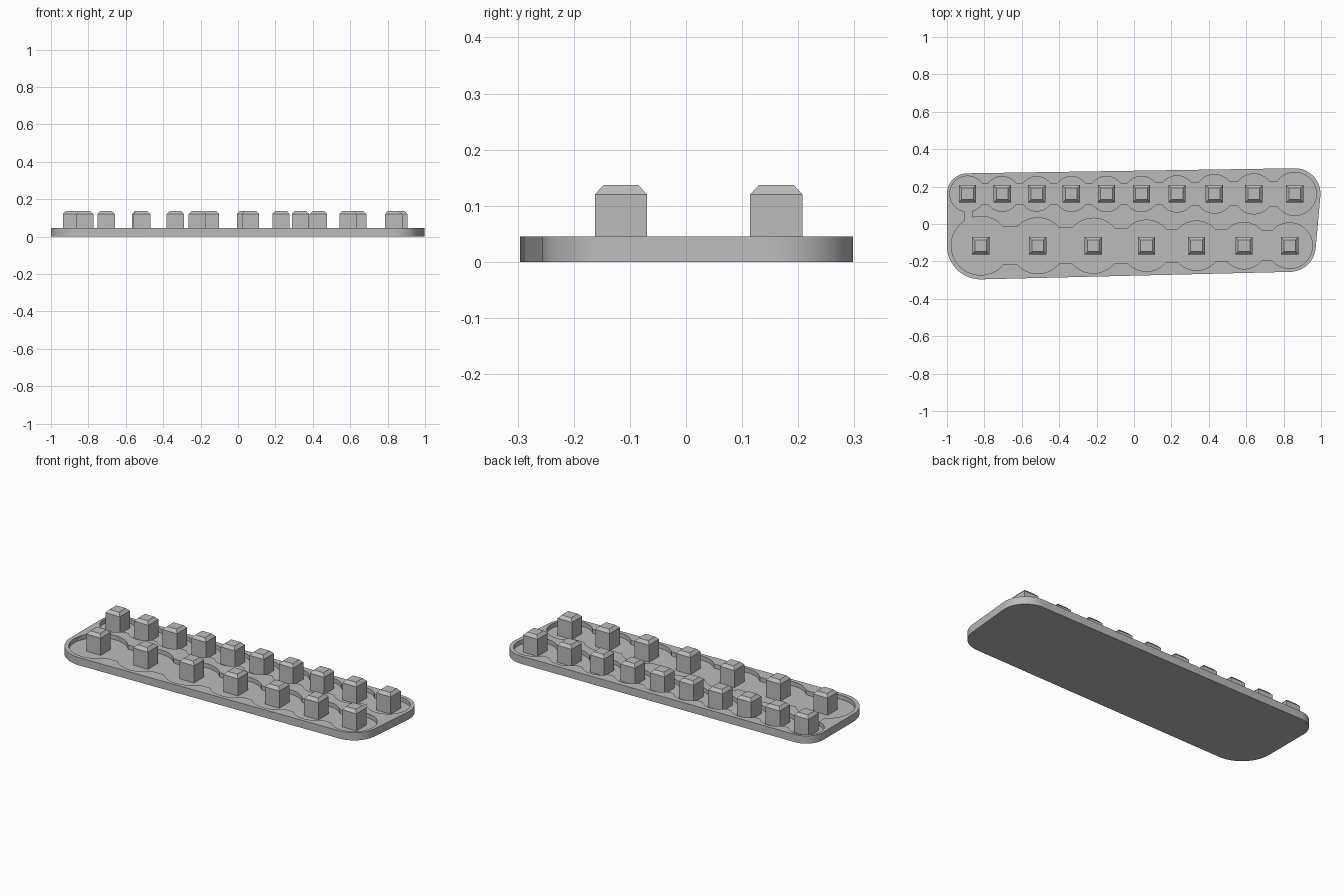
import bpy
import bmesh
from math import cos, sin, pi, radians
from mathutils.geometry import convex_hull_2d

old = bpy.data.objects.get("Cube")
if old:
    bpy.data.objects.remove(old)

BASE_TOP, FLOOR = 0.045, 0.02
POST_SHOULDER, POST_TOP = 0.12, 0.137
POST_HALF, POST_TOP_HALF = 0.0465, 0.031
SEGMENTS = 72

# Each row: y, bridge width as a share of the radius, then (x, pocket radius)
BACK_ROW = (0.161, 0.6, [(-0.89, 0.095), (-0.705, 0.093), (-0.52, 0.092), (-0.335, 0.093),
                         (-0.147, 0.094), (0.04, 0.094), (0.23, 0.097), (0.43, 0.103),
                         (0.64, 0.107), (0.86, 0.115)])
FRONT_ROW = (-0.116, 0.65, [(-0.82, 0.157), (-0.515, 0.149), (-0.217, 0.147), (0.067, 0.137),
                            (0.334, 0.132), (0.588, 0.124), (0.832, 0.122)])

grey = bpy.data.materials.new("light grey plastic")
grey.use_nodes = True
grey.diffuse_color = (0.5, 0.5, 0.5, 1)
grey.node_tree.nodes["Principled BSDF"].inputs["Base Color"].default_value = grey.diffuse_color


def circle(x, y, r):
    return [(x + r * cos(2 * pi * i / SEGMENTS), y + r * sin(2 * pi * i / SEGMENTS))
            for i in range(SEGMENTS)]


def rectangle(x0, x1, y0, y1):
    return [(x0, y0), (x1, y0), (x1, y1), (x0, y1)]


def add_prism(bm, outline, z0, z1):
    """Closed prism over a counter-clockwise outline."""
    low = [bm.verts.new((x, y, z0)) for x, y in outline]
    high = [bm.verts.new((x, y, z1)) for x, y in outline]
    bm.faces.new(low[::-1])
    bm.faces.new(high)
    for i in range(len(low)):
        j = (i + 1) % len(low)
        bm.faces.new((low[i], low[j], high[j], high[i]))


def make_object(name, bm):
    mesh = bpy.data.meshes.new(name)
    bmesh.ops.recalc_face_normals(bm, faces=bm.faces)
    bm.to_mesh(mesh)
    bm.free()
    mesh.materials.append(grey)
    obj = bpy.data.objects.new(name, mesh)
    bpy.context.collection.objects.link(obj)
    return obj


# Tray body: hull around the enlarged end pockets
points = []
for (y, share, pockets), rims in ((BACK_ROW, (0.015, 0.022)), (FRONT_ROW, (0.023, 0.018))):
    for (x, r), rim in zip((pockets[0], pockets[-1]), rims):
        # The ends of the tray are held to the overall length
        points += [(max(-1, min(1, px)), py) for px, py in circle(x, y, r + rim)]
bm = bmesh.new()
add_prism(bm, [points[i] for i in convex_hull_2d(points)], 0, BASE_TOP)
tray = make_object("tray", bm)

# Cutter: round pockets, bridges between them and the channel joining the rows
bm = bmesh.new()
cut_top = BASE_TOP + 0.05
for y, share, pockets in (BACK_ROW, FRONT_ROW):
    for x, r in pockets:
        add_prism(bm, circle(x, y, r), FLOOR, cut_top)
    for (xa, ra), (xb, rb) in zip(pockets, pockets[1:]):
        half = share * (ra + rb) / 2
        add_prism(bm, rectangle(xa, xb, y - half, y + half), FLOOR, cut_top)
add_prism(bm, rectangle(-0.905, -0.865, -0.05, 0.12), FLOOR, cut_top)
cutter = make_object("pocket_cutter", bm)
cutter.hide_render = True

cut = tray.modifiers.new("pockets", 'BOOLEAN')
cut.operation = 'DIFFERENCE'
cut.solver = 'EXACT'
cut.use_self = True
cut.object = cutter
bpy.ops.object.select_all(action='DESELECT')
bpy.context.view_layer.objects.active = tray
tray.select_set(True)
bpy.ops.object.modifier_apply(modifier=cut.name)
bpy.data.objects.remove(cutter)

# Merge the pocket floor into clean faces and smooth the round walls
bm = bmesh.new()
bm.from_mesh(tray.data)
bmesh.ops.remove_doubles(bm, verts=bm.verts, dist=0.0001)
bmesh.ops.dissolve_limit(bm, angle_limit=radians(0.5), verts=bm.verts, edges=bm.edges)
bm.to_mesh(tray.data)
bm.free()
bpy.ops.object.shade_smooth_by_angle(angle=radians(30))


# Posts: square pegs with chamfered tops
def make_post(name, x, y):
    bm = bmesh.new()
    h = POST_HALF
    add_prism(bm, rectangle(x - h, x + h, y - h, y + h), FLOOR, POST_SHOULDER)
    bm.faces.ensure_lookup_table()
    top = max(bm.faces, key=lambda f: f.calc_center_median().z)
    raised = bmesh.ops.extrude_discrete_faces(bm, faces=[top])["faces"][0]
    scale = POST_TOP_HALF / POST_HALF
    for v in raised.verts:
        v.co = (x + (v.co.x - x) * scale, y + (v.co.y - y) * scale, POST_TOP)
    make_object(name, bm)


for label, (y, share, pockets) in (("back", BACK_ROW), ("front", FRONT_ROW)):
    for n, (x, r) in enumerate(pockets, 1):
        make_post(f"{label}_post_{n}", x, y)
